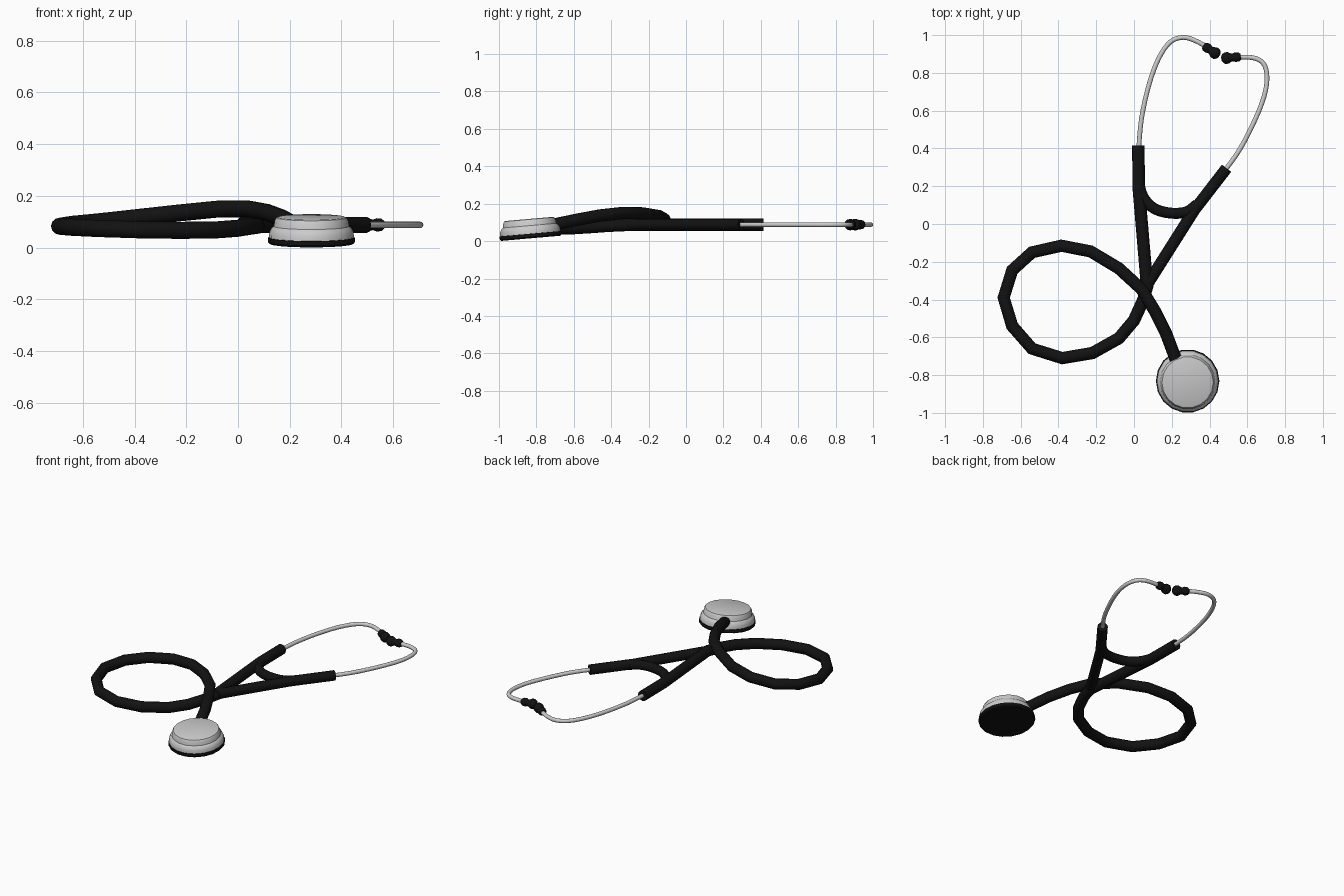
import bpy, bmesh, math
from mathutils import Vector, Matrix

if "Cube" in bpy.data.objects:
    bpy.data.objects.remove(bpy.data.objects["Cube"])

black = bpy.data.materials.new("black_rubber")
black.diffuse_color = (0.006, 0.006, 0.006, 1)
black.use_nodes = True
black.node_tree.nodes["Principled BSDF"].inputs["Base Color"].default_value = black.diffuse_color
Z = 0.088  # resting height of the headset


def smooth_path(pts, steps):
    """Catmull-Rom interpolation through the points."""
    p = [Vector(q) for q in pts]
    p = [2 * p[0] - p[1]] + p + [2 * p[-1] - p[-2]]
    out = []
    for a, b, c, d in zip(p, p[1:], p[2:], p[3:]):
        for i in range(steps):
            t = i / steps
            out.append(0.5 * (2 * b + (c - a) * t + (2 * a - 5 * b + 4 * c - d) * t * t
                              + (3 * b - a - 3 * c + d) * t ** 3))
    return out + [p[-2]]


def finish(ob, mat, angle=50):
    if mat:
        ob.data.materials.append(mat)
    bpy.ops.object.select_all(action='DESELECT')
    ob.select_set(True)
    bpy.context.view_layer.objects.active = ob
    if ob.type == 'CURVE':
        bpy.ops.object.convert(target='MESH')
    bpy.ops.object.shade_smooth_by_angle(angle=math.radians(angle))


def tube(name, pts, radius, mat=None, steps=1, radii=None, res=4):
    pts = [p if len(p) == 3 else (*p, Z) for p in pts]
    if steps > 1:
        pts = smooth_path(pts, steps)
    cu = bpy.data.curves.new(name, 'CURVE')
    cu.dimensions = '3D'
    cu.bevel_depth, cu.bevel_resolution, cu.use_fill_caps = radius, res, True
    sp = cu.splines.new('POLY')
    sp.points.add(len(pts) - 1)
    for i, p in enumerate(pts):
        sp.points[i].co = (*p, 1)
        sp.points[i].radius = radii[i] if radii else 1
    ob = bpy.data.objects.new(name, cu)
    bpy.context.collection.objects.link(ob)
    finish(ob, mat)
    return ob


def lathe(name, profile, matrix, mat=None, sides=18):
    bm = bmesh.new()
    rings = [[bm.verts.new((r * math.cos(2 * math.pi * i / sides),
                            r * math.sin(2 * math.pi * i / sides), z))
              for i in range(sides)] for r, z in profile]
    for a, b in zip(rings, rings[1:]):
        for i in range(sides):
            j = (i + 1) % sides
            bm.faces.new((a[i], a[j], b[j], b[i]))
    bm.faces.new(rings[0][::-1])
    bm.faces.new(rings[-1])
    me = bpy.data.meshes.new(name)
    bm.to_mesh(me)
    bm.free()
    ob = bpy.data.objects.new(name, me)
    bpy.context.collection.objects.link(ob)
    ob.matrix_world = matrix
    finish(ob, mat, 28)
    return ob


# Main tube: from the fork, round the loop, over itself to the chest piece
tube("main_tube", [
    (0.085, -0.27, Z), (0.05, -0.40, 0.083), (0.0, -0.51, 0.075), (-0.08, -0.605, 0.069),
    (-0.22, -0.683, 0.067), (-0.38, -0.71, 0.069), (-0.54, -0.66, 0.074),
    (-0.645, -0.54, 0.079), (-0.69, -0.39, 0.083), (-0.645, -0.245, 0.09),
    (-0.54, -0.15, 0.10), (-0.385, -0.115, 0.117), (-0.23, -0.145, 0.134),
    (-0.08, -0.235, 0.149), (0.04, -0.345, 0.15), (0.11, -0.46, 0.137),
    (0.17, -0.58, 0.115), (0.215, -0.70, 0.09), (0.225, -0.73, 0.083)], 0.033, black)

# Fork arms and the spring bow between them
tube("left_arm", [(0.07, -0.34), (0.025, 0.19), (0.023, 0.415)], 0.033, black)
tube("right_arm", [(0.07, -0.32), (0.32, 0.075), (0.49, 0.295)], 0.031, black)
tube("spring_bow", [(0.023, 0.22), (0.05, 0.14), (0.11, 0.08), (0.20, 0.057),
                    (0.28, 0.065), (0.335, 0.105)], 0.029, black, 3)

# Metal ear tubes
tube("left_ear_tube", [(0.023, 0.38), (0.04, 0.56), (0.08, 0.74), (0.13, 0.875), (0.19, 0.962),
                       (0.26, 0.988), (0.33, 0.968), (0.40, 0.928)], 0.0125, None, 4)
tube("right_ear_tube", [(0.475, 0.275), (0.56, 0.395), (0.64, 0.55), (0.69, 0.68), (0.704, 0.78),
                        (0.685, 0.85), (0.63, 0.88), (0.54, 0.883)], 0.0125, None, 4)

# Ear tips: two bulbs with a waist
bulbs = [(0, .55), (.1, .85), (.28, .92), (.42, .72), (.5, .8), (.65, 1.1), (.82, 1.1), (.93, .8), (1, .35)]
for name, a, b in (("left_ear_tip", (0.368, 0.945), (0.452, 0.89)),
                   ("right_ear_tip", (0.565, 0.886), (0.462, 0.876))):
    a, b = Vector((*a, Z)), Vector((*b, Z))
    tube(name, [tuple(a.lerp(b, t)) for t, _ in bulbs], 0.028, black, radii=[r for _, r in bulbs])

# Chest piece, leaning slightly towards the front
lean = Matrix.Translation((0.284, -0.83, 0.015)) @ Matrix.Rotation(math.radians(5), 4, 'X')
lathe("diaphragm", [(0.162, 0), (0.168, 0.007), (0.168, 0.024), (0.155, 0.026)], lean, black)
lathe("chest_piece", [(0.155, 0.02), (0.164, 0.024), (0.163, 0.045), (0.155, 0.06), (0.146, 0.068),
                      (0.142, 0.09), (0.136, 0.101), (0.128, 0.104)], lean)
